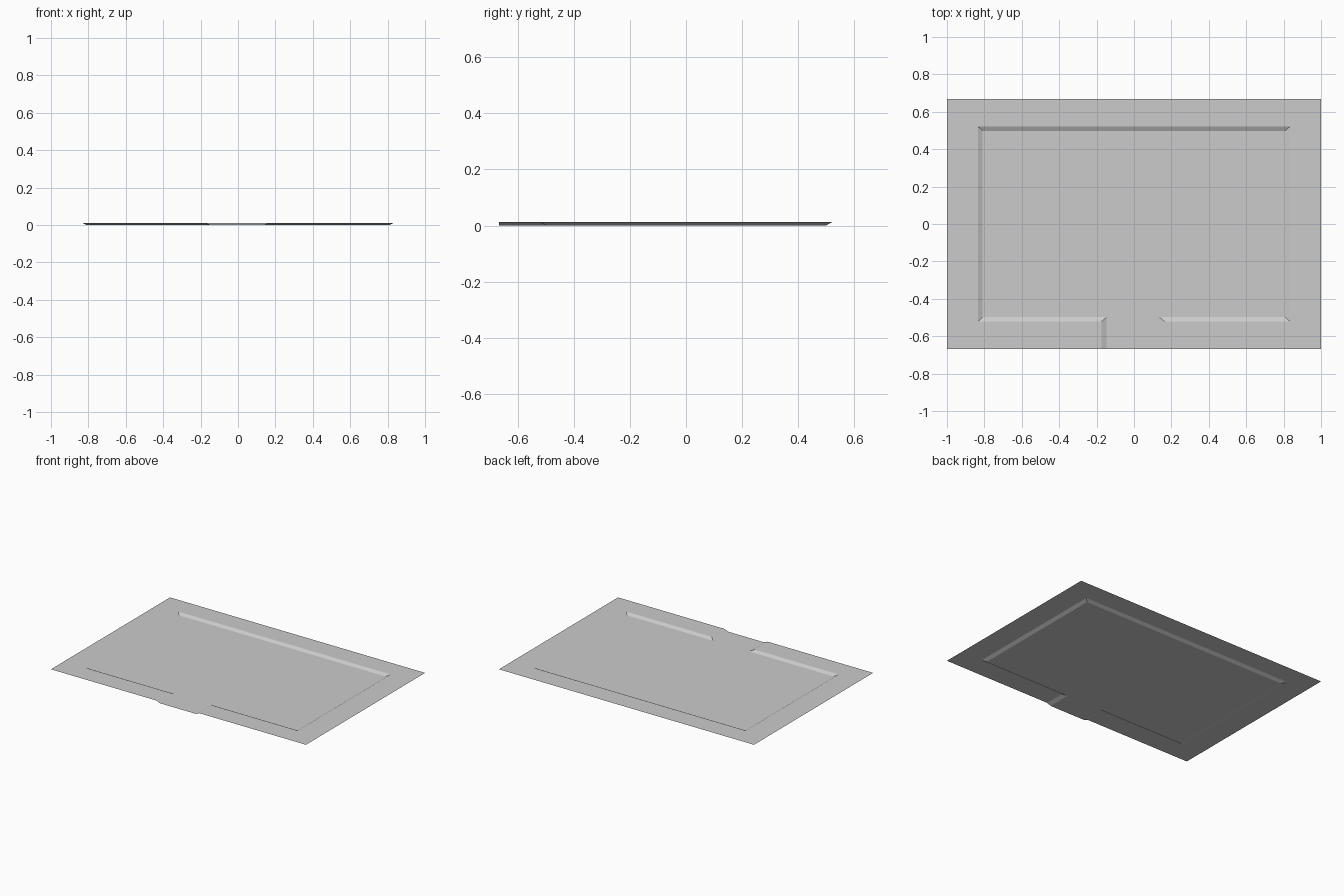
import bpy, bmesh

if "Cube" in bpy.data.objects:
    bpy.data.objects.remove(bpy.data.objects["Cube"])

W, D, H = 1.0, 0.667, 0.012      # half width, half depth, rim height


def path(x0, x1, y, gap0, gap1, z):
    """Open outline of the basin, counter-clockwise, from right to left side of the entrance."""
    pts = [(gap1, -D), (gap1, -y), (x1, -y), (x1, y),
           (x0, y), (x0, -y), (gap0, -y), (gap0, -D)]
    return [(px, py, z) for px, py in pts]


def sheet(name, polygons):
    """Open flat-shaded surface from a few polygons, facing up."""
    bm = bmesh.new()
    for poly in polygons:
        bm.faces.new([bm.verts.new(p) for p in poly])
    bmesh.ops.remove_doubles(bm, verts=bm.verts, dist=1e-5)
    bm.normal_update()
    for f in bm.faces:
        if f.normal.z < 0:
            f.normal_flip()
    me = bpy.data.meshes.new(name)
    bm.to_mesh(me)
    bm.free()
    ob = bpy.data.objects.new(name, me)
    bpy.context.collection.objects.link(ob)
    return ob


low = path(-0.81, 0.81, 0.498, -0.146, 0.136, 0.0)
top = path(-0.834, 0.834, 0.521, -0.174, 0.164, H)

# Sunken floor with its entrance strip
sheet("floor", [low])

# Sloped bank joining floor and rim
sheet("sloped_bank", [(low[i], top[i], top[i + 1], low[i + 1]) for i in range(7)])

# Raised border: one mitred strip per side, plus the two front pieces
c = [(W, -D, H), (W, D, H), (-W, D, H), (-W, -D, H)]
sheet("raised_rim", [
    (top[0], c[0], top[2], top[1]),
    (top[2], c[0], c[1], top[3]),
    (top[3], c[1], c[2], top[4]),
    (top[4], c[2], c[3], top[5]),
    (top[5], c[3], top[7], top[6]),
])
